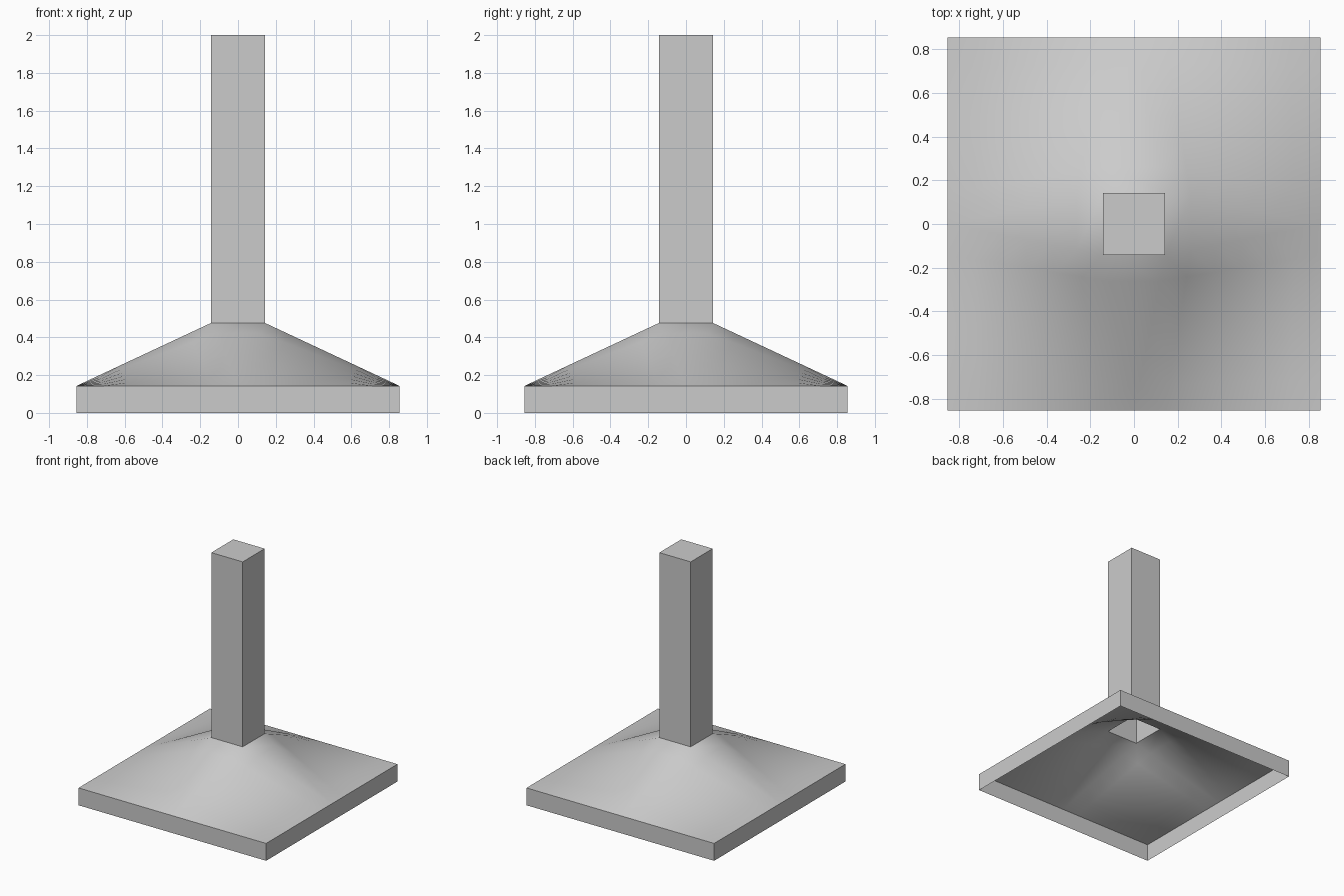
import bpy
import bmesh
from mathutils import Vector

if "Cube" in bpy.data.objects:
    bpy.data.objects.remove(bpy.data.objects["Cube"])

GREY = bpy.data.materials.new("plain_grey")
GREY.diffuse_color = (0.6, 0.6, 0.6, 1)
GREY.use_nodes = True
GREY.node_tree.nodes["Principled BSDF"].inputs["Base Color"].default_value = GREY.diffuse_color

BASE, POST = 0.855, 0.143           # half widths
RIM_TOP, FLARE_TOP, TOP = 0.143, 0.476, 2.0
STEPS = 6                           # divisions of each curved panel


def finish(name, bm, smooth=False):
    """Turn a bmesh into a grey object."""
    mesh = bpy.data.meshes.new(name)
    bmesh.ops.remove_doubles(bm, verts=bm.verts, dist=0.0005)
    bmesh.ops.recalc_face_normals(bm, faces=bm.faces)
    for face in bm.faces:
        face.smooth = smooth
    bm.to_mesh(mesh)
    bm.free()
    mesh.materials.append(GREY)
    bpy.context.collection.objects.link(bpy.data.objects.new(name, mesh))


def sleeve(name, half, low, high, cap=False):
    """Four upright walls, open below."""
    bm = bmesh.new()
    corners = ((-1, -1), (1, -1), (1, 1), (-1, 1))
    rings = [[bm.verts.new((x * half, y * half, z)) for x, y in corners] for z in (low, high)]
    for i in range(4):
        j = (i + 1) % 4
        bm.faces.new((rings[0][i], rings[0][j], rings[1][j], rings[1][i]))
    if cap:
        bm.faces.new(rings[1])
    finish(name, bm)


def panel(bm, a, b, c, d):
    """Ruled saddle surface between four corner points."""
    n = STEPS
    grid = [[bm.verts.new(a.lerp(b, i / n).lerp(d.lerp(c, i / n), j / n))
             for j in range(n + 1)] for i in range(n + 1)]
    for i in range(n):
        for j in range(n):
            bm.faces.new((grid[i][j], grid[i + 1][j], grid[i + 1][j + 1], grid[i][j + 1]))


# Upright skirt around the foot
sleeve("base_rim", BASE, 0, RIM_TOP)

# Foot: four sagging corner panels and a flat ridge triangle on each side
bm = bmesh.new()
for sx in (-1, 1):
    for sy in (-1, 1):
        panel(bm,
              Vector((sx * POST, sy * POST, FLARE_TOP)),
              Vector((0, sy * BASE, RIM_TOP)),
              Vector((sx * BASE, sy * BASE, RIM_TOP)),
              Vector((sx * BASE, 0, RIM_TOP)))
for ux, uy in ((1, 0), (0, 1), (-1, 0), (0, -1)):
    out, side = Vector((ux, uy, 0)), Vector((-uy, ux, 0))
    mid = Vector((0, 0, FLARE_TOP)) + out * POST
    tip = out * BASE + Vector((0, 0, RIM_TOP))
    pts = [mid - side * POST, mid + side * POST]
    # strips follow the panel divisions so the edges weld
    for i in range(STEPS):
        f, g = i / STEPS, (i + 1) / STEPS
        quad = [pts[0].lerp(tip, f), pts[0].lerp(tip, g), pts[1].lerp(tip, g), pts[1].lerp(tip, f)]
        if i == STEPS - 1:
            quad = [quad[0], tip, quad[3]]
        bm.faces.new([bm.verts.new(p) for p in quad])
finish("flared_foot", bm, smooth=True)

# Square post, closed on top
sleeve("post", POST, FLARE_TOP, TOP, cap=True)
